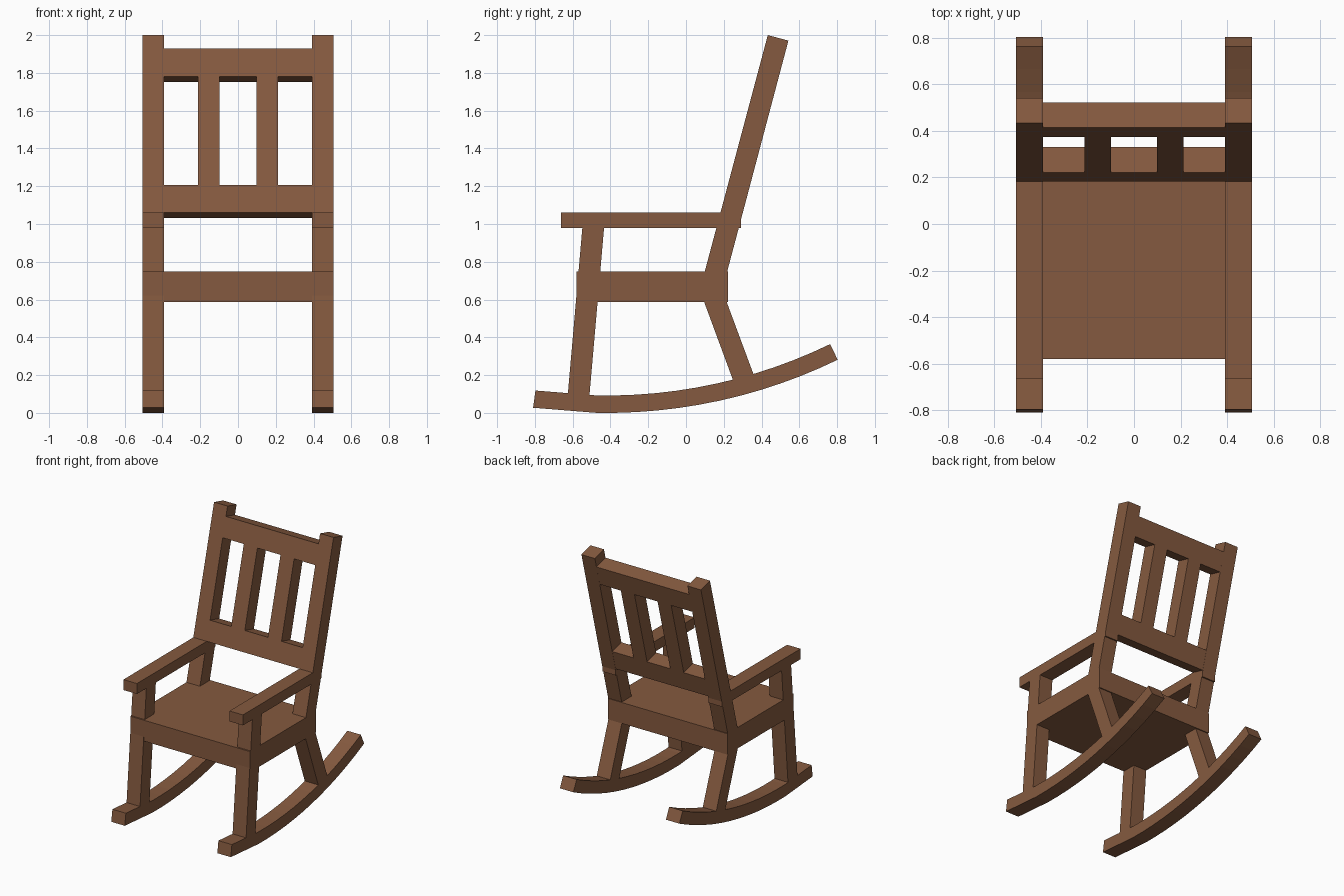
import bpy, bmesh, math

if "Cube" in bpy.data.objects:
    bpy.data.objects.remove(bpy.data.objects["Cube"])

wood = bpy.data.materials.new("brown wood")
wood.diffuse_color = (0.235, 0.102, 0.05, 1)
wood.use_nodes = True
wood.node_tree.nodes["Principled BSDF"].inputs["Base Color"].default_value = wood.diffuse_color

IN, OUT = 0.392, 0.506            # inner and outer x of the side frames
TILT = math.atan(0.2664)          # backrest lean
DEPTH = 0.113                     # backrest thickness


def prism(name, profile, x0, x1, mirror=False):
    """Extrude a (y, z) side profile from x0 to x1, optionally mirrored in x."""
    bm = bmesh.new()
    face = bm.faces.new([bm.verts.new((x0, y, z)) for y, z in profile])
    ext = bmesh.ops.extrude_face_region(bm, geom=[face])
    verts = [v for v in ext["geom"] if isinstance(v, bmesh.types.BMVert)]
    bmesh.ops.translate(bm, verts=verts, vec=(x1 - x0, 0, 0))
    bmesh.ops.recalc_face_normals(bm, faces=bm.faces)
    mesh = bpy.data.meshes.new(name)
    bm.to_mesh(mesh)
    bm.free()
    mesh.materials.append(wood)
    ob = bpy.data.objects.new(name, mesh)
    bpy.context.collection.objects.link(ob)
    if mirror:
        ob.modifiers.new("mirror", 'MIRROR')
    return ob


def box(y0, y1, z0, z1):
    return [(y0, z0), (y1, z0), (y1, z1), (y0, z1)]


def lean(z, back=False):
    """Point on the leaning backrest: front face at height z, or square behind it."""
    y = 0.1 + 0.2664 * (z - 0.75)
    if back:
        return (y + DEPTH * math.cos(TILT), z - DEPTH * math.sin(TILT))
    return (y, z)


def leaning(z0, z1):
    return [lean(z0), lean(z0, True), lean(z1, True), lean(z1)]


# Rockers: straight front piece, then an arc
angles = [-8.0] + [-1.2 + 27.1 * i / 12 for i in range(13)]


def arc(r):
    return [(-0.42 + r * math.sin(math.radians(a)),
             2.8 - r * math.cos(math.radians(a))) for a in angles]


prism("rocker", arc(2.8) + arc(2.708)[::-1], IN, OUT, True)

# Legs and uprights
prism("front_leg", [(-0.629, 0.06), (-0.514, 0.06), (-0.432, 1.0), (-0.547, 1.0)],
      IN, OUT, True)
prism("rear_leg_and_upright",
      [(0.265, 0.13), (0.385, 0.13), (0.192, 0.65), lean(2.0, True), lean(2.0),
       (0.073, 0.65)], IN, OUT, True)

# Seat and armrests
prism("seat", box(-0.58, 0.223, 0.588, 0.748), -OUT, OUT)
prism("armrest", box(-0.663, 0.29, 0.98, 1.06), IN, OUT, True)

# Backrest
prism("lower_back_rail", leaning(1.06, 1.207), -IN, IN)
prism("top_back_rail", leaning(1.78, 1.928), -IN, IN)
prism("back_slat", leaning(1.207, 1.78), 0.098, 0.213, True)
